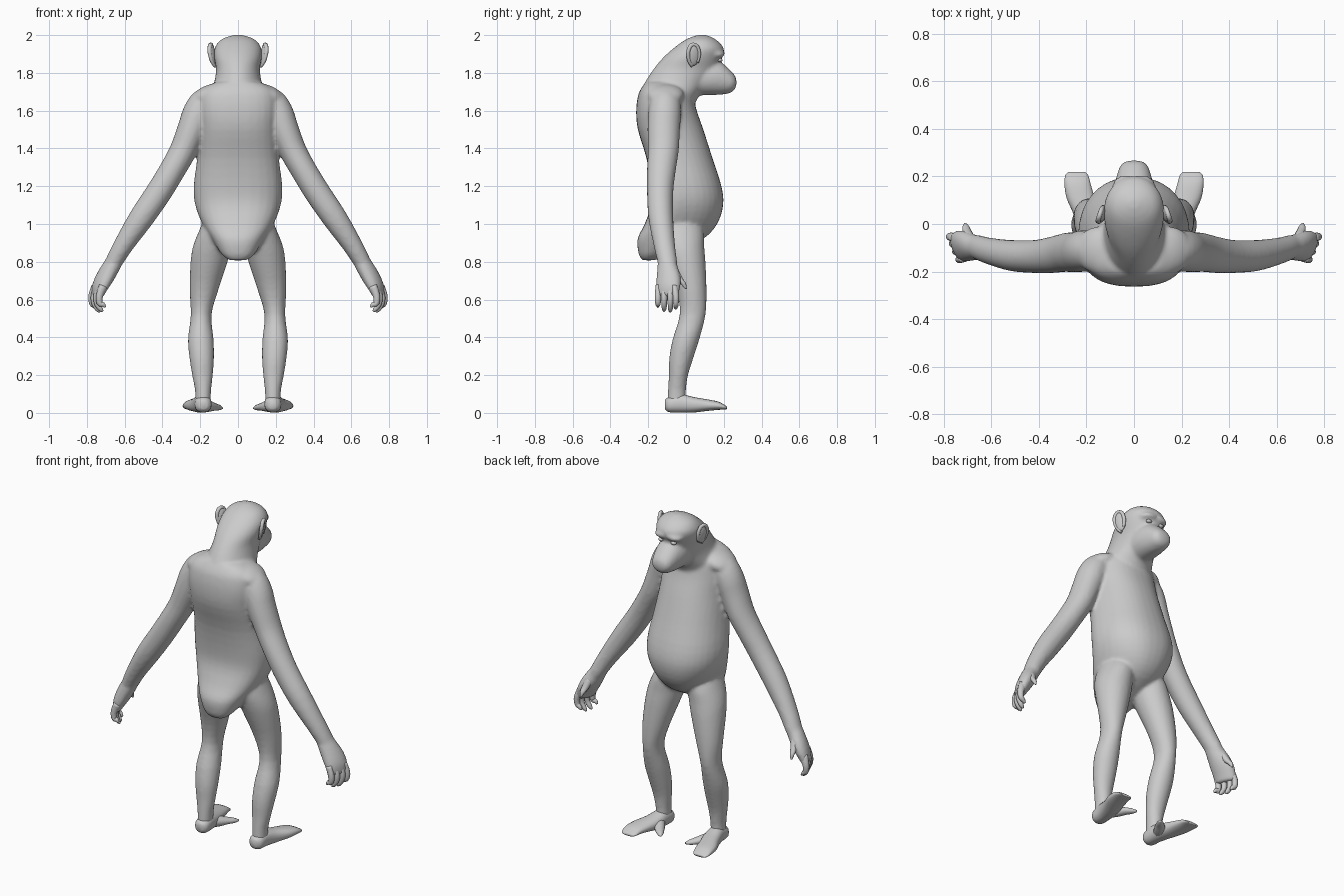
import bpy, bmesh
from math import cos, sin, pi, copysign
from mathutils import Vector, Matrix, Euler


def finish(name, bm, mirror):
    if mirror:
        twin = bmesh.ops.duplicate(bm, geom=bm.verts[:] + bm.edges[:] + bm.faces[:])["geom"]
        for g in twin:
            if isinstance(g, bmesh.types.BMVert):
                g.co.x *= -1
    bmesh.ops.recalc_face_normals(bm, faces=bm.faces)
    for f in bm.faces:
        f.smooth = True
    me = bpy.data.meshes.new(name)
    bm.to_mesh(me)
    bm.free()
    ob = bpy.data.objects.new(name, me)
    bpy.context.collection.objects.link(ob)
    return ob


def smooth_path(secs, steps):
    # Catmull-Rom through sections (x, y, z, radius_u, radius_v)
    out = []
    for i in range(len(secs) - 1):
        a, b, c, d = (secs[max(0, min(len(secs) - 1, k))] for k in (i - 1, i, i + 1, i + 2))
        for s in range(steps):
            t = s / steps
            out.append([q + .5 * t * (r - p + t * (2*p - 5*q + 4*r - w + t * (3*(q - r) + w - p)))
                        for p, q, r, w in zip(a, b, c, d)])
    out.append(list(secs[-1]))
    return out


def loft(name, secs, u, v=None, mirror=False, n=24, power=2.0, steps=3, taper=0):
    # rings lie in the plane u, v; without v they follow the path; taper narrows the +v side
    pts = smooth_path(secs, steps)
    bm = bmesh.new()
    u = Vector(u).normalized()
    rings = []
    for i, s in enumerate(pts):
        c = Vector(s[:3])
        if v:
            w = Vector(v)
        else:
            tan = Vector(pts[min(i + 1, len(pts) - 1)][:3]) - Vector(pts[max(i - 1, 0)][:3])
            w = tan.cross(u).normalized()
        ring = []
        for k in range(n):
            a = 2 * pi * k / n
            ca, sa = (copysign(abs(f)**(2 / power), f) for f in (cos(a), sin(a)))
            ring.append(bm.verts.new(c + u * max(s[3], .002) * ca * (1 - taper * sa)
                                     + w * max(s[4], .002) * sa))
        rings.append(ring)
    for r, q in zip(rings, rings[1:]):
        for k in range(n):
            bm.faces.new((r[k], r[(k + 1) % n], q[(k + 1) % n], q[k]))
    bm.faces.new(rings[0])
    bm.faces.new(rings[-1])
    return finish(name, bm, mirror)


def ball(name, loc, size, rot=(0, 0, 0), mirror=False):
    bm = bmesh.new()
    m = Matrix.LocRotScale(Vector(loc), Euler(rot), Vector(size))
    bmesh.ops.create_uvsphere(bm, u_segments=20, v_segments=12, radius=1, matrix=m)
    return finish(name, bm, mirror)


def levels(rows):
    # (z, back y, front y, half width) to loft sections
    return [(0, (b + f) / 2, z, w, (f - b) / 2) for z, b, f, w in rows]


X, Y, Z = (1, 0, 0), (0, 1, 0), (0, 0, 1)
skin = []  # parts fused into one body

# Torso with belly and rump
skin.append(loft("body", levels([
    (.808, -.23, -.17, .045), (.84, -.25, -.07, .085), (.92, -.257, .09, .135),
    (1.0, -.219, .165, .185), (1.1, -.185, .197, .222), (1.2, -.185, .188, .23),
    (1.35, -.21, .14, .212), (1.5, -.255, .092, .202), (1.6, -.264, .057, .205),
    (1.68, -.254, .037, .198), (1.72, -.236, .02, .175), (1.75, -.215, 0, .12)]),
    X, Y, n=32, power=2.35, taper=.15))

# Neck and skull
skin.append(loft("neck_and_skull", levels([
    (1.6, -.24, .03, .15), (1.68, -.248, .07, .15), (1.75, -.217, .12, .126),
    (1.82, -.172, .17, .116), (1.88, -.122, .19, .126), (1.93, -.067, .2, .124),
    (1.97, -.012, .167, .098), (1.99, .028, .134, .06), (2.001, .065, .105, .02)]),
    X, Y, n=32))

# Muzzle sloping from the brow, with chin
skin.append(loft("muzzle", [
    (0, .06, 1.775, .09, .095), (0, .13, 1.777, .088, .095), (0, .18, 1.772, .079, .088),
    (0, .21, 1.763, .071, .075), (0, .235, 1.754, .063, .06), (0, .255, 1.75, .05, .042),
    (0, .265, 1.75, .03, .022), (0, .268, 1.75, .008, .006)], X, Z, power=2.1))

# Brow and shoulder muscle
skin.append(ball("brow", (.042, .172, 1.9), (.052, .034, .02), (0, .1, -.3), True))
skin.append(ball("shoulder_muscle", (.15, -.11, 1.685), (.1, .1, .052), (0, .35, 0), True))

# Arms down to the wrists
skin.append(loft("arm", [
    (.13, -.11, 1.69, .05, .03), (.175, -.11, 1.655, .078, .07),
    (.21, -.113, 1.59, .087, .082), (.245, -.118, 1.5, .086, .077),
    (.29, -.12, 1.39, .082, .072), (.345, -.13, 1.29, .077, .069),
    (.418, -.137, 1.17, .07, .069), (.513, -.133, 1.03, .066, .066),
    (.605, -.115, .89, .057, .053), (.66, -.098, .795, .052, .045),
    (.69, -.092, .74, .045, .035)], Y, None, True))

# Hands, turned slightly outward
palm = (.4, .92, 0)
skin.append(loft("hand", [
    (.64, -.1, .83, .045, .04), (.662, -.098, .79, .053, .045),
    (.7, -.092, .725, .067, .045), (.731, -.095, .665, .069, .037),
    (.745, -.099, .615, .059, .022)], palm, None, True))

# Legs
skin.append(loft("leg", [
    (.1, -.04, 1.05, .07, .08), (.112, -.03, .97, .092, .12),
    (.136, -.015, .88, .103, .112), (.155, .004, .79, .097, .1),
    (.18, .03, .65, .076, .079), (.195, .035, .52, .055, .069),
    (.197, 0, .39, .068, .071), (.192, -.025, .29, .065, .064),
    (.188, -.04, .2, .055, .051), (.185, -.048, .12, .043, .048),
    (.185, -.05, .05, .04, .05)], X, Y, True))

# Fuse the parts into one soft skin
bpy.ops.object.select_all(action='DESELECT')
for ob in skin:
    ob.select_set(True)
bpy.context.view_layer.objects.active = skin[0]
bpy.ops.object.join()
body = skin[0]
mod = body.modifiers.new("Fuse", 'REMESH')
mod.mode = 'VOXEL'
mod.voxel_size = .01
mod.use_smooth_shade = True
mod = body.modifiers.new("Soften", 'SMOOTH')
mod.factor = .5
mod.iterations = 7

# Face details
ball("eye", (.042, .179, 1.868), (.017, .014, .011), (0, 0, 0), True)
ball("lower_lip", (0, .219, 1.73), (.056, .044, .012))
ball("ear", (.134, .04, 1.895), (.014, .036, .058), (0, .15, .35), True)
loft("ear_rim", [
    (.125, .06, 1.855, .008, .008), (.13, .07, 1.9, .01, .01),
    (.138, .058, 1.942, .01, .01), (.147, .03, 1.948, .011, .011),
    (.151, .012, 1.915, .011, .011), (.14, .016, 1.865, .01, .01),
    (.122, .035, 1.835, .01, .01)], X, None, True, n=10)

# Fingers and thumb
for i, (y, tip) in enumerate([(-.148, .56), (-.115, .538), (-.082, .535), (-.053, .55)]):
    dx = (y + .06) * .42
    loft(f"finger_{i + 1}", [
        (.75 + dx, y * .9 - .01, .67, .017, .024), (.77 + dx, y, .62, .017, .019),
        (.769 + dx, y, .58, .015, .016), (.753 + dx, y, tip + .014, .013, .013),
        (.74 + dx, y, tip, .005, .006)], palm, None, True, n=10)
loft("thumb", [
    (.69, -.065, .76, .024, .024), (.702, -.036, .71, .02, .02),
    (.708, -.015, .685, .015, .015), (.711, -.001, .657, .005, .005)], Y, None, True, n=10)

# Feet with splayed big toe
loft("foot", [
    (.183, -.112, .045, .02, .024), (.184, -.09, .044, .042, .04),
    (.187, -.03, .05, .046, .049), (.2, .04, .043, .054, .041),
    (.225, .11, .041, .059, .031), (.238, .17, .038, .055, .022),
    (.241, .205, .03, .048, .012), (.241, .218, .026, .036, .006)], X, Z, True, power=2.3)
loft("big_toe", [
    (.19, -.01, .042, .036, .034), (.155, .035, .036, .03, .032),
    (.125, .075, .032, .02, .026), (.1, .105, .028, .014, .018),
    (.083, .125, .025, .005, .006)], Z, None, True, n=14)
